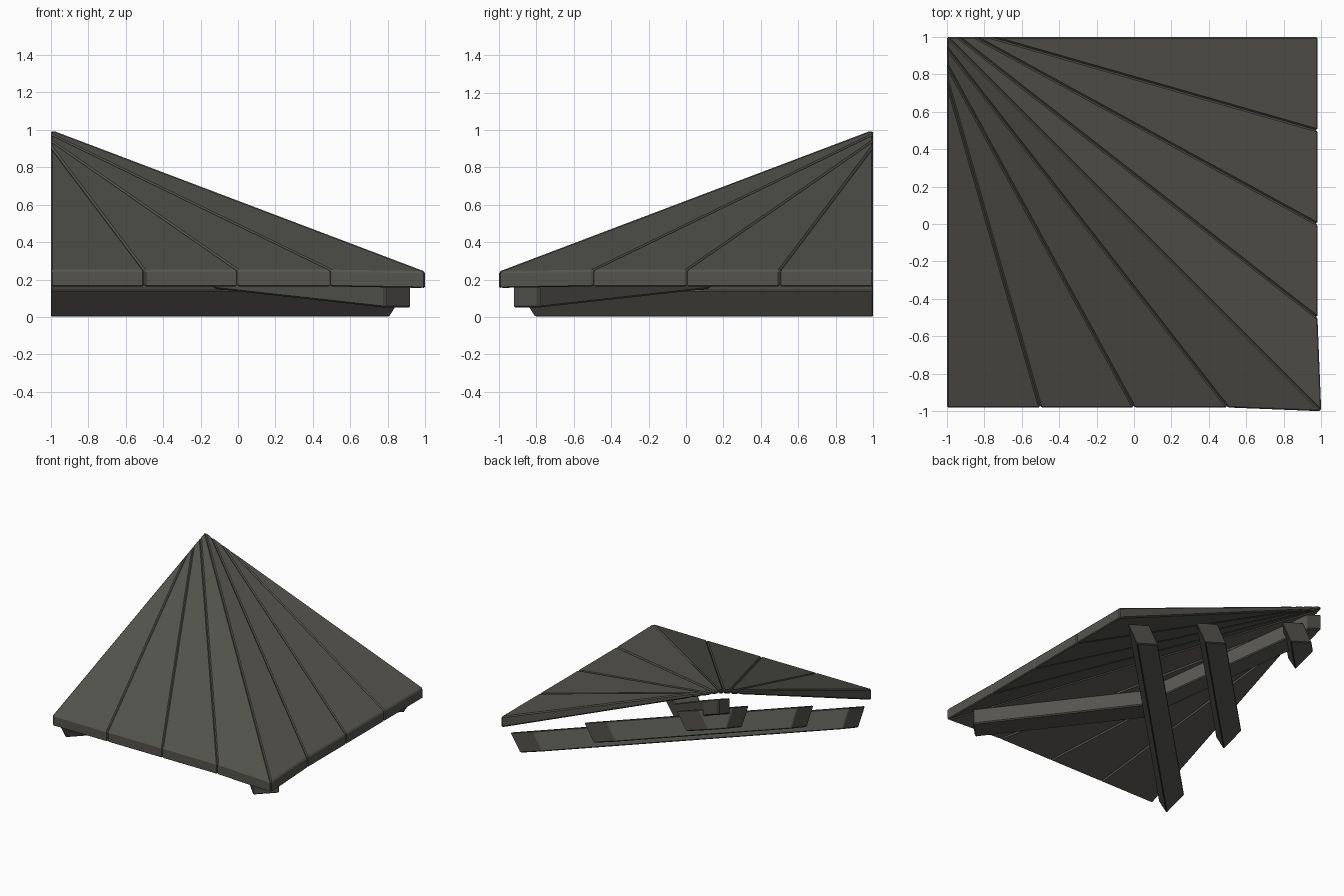
import bpy, bmesh, math

if "Cube" in bpy.data.objects:
    bpy.data.objects.remove(bpy.data.objects["Cube"])

mat = bpy.data.materials.new("dark_slate")
mat.diffuse_color = (0.09, 0.088, 0.078, 1)
mat.use_nodes = True
mat.node_tree.nodes["Principled BSDF"].inputs["Base Color"].default_value = mat.diffuse_color


def loft(name, rings, bevel):
    """Skin matching rings of points, cap both ends and chamfer the edges."""
    bm = bmesh.new()
    vs = [[bm.verts.new(p) for p in r] for r in rings]
    n = len(rings[0])
    for a, b in zip(vs, vs[1:]):
        for i in range(n):
            j = (i + 1) % n
            bm.faces.new((a[i], a[j], b[j], b[i]))
    for r in (vs[0], vs[-1]):
        if n < 5:
            bm.faces.new(r)
        else:
            for j in range(n // 2 - 1):
                bm.faces.new((r[j], r[j + 1], r[n - 2 - j], r[n - 1 - j]))
    bmesh.ops.recalc_face_normals(bm, faces=bm.faces)
    me = bpy.data.meshes.new(name)
    bm.to_mesh(me)
    bm.free()
    me.materials.append(mat)
    ob = bpy.data.objects.new(name, me)
    bpy.context.collection.objects.link(ob)
    mod = ob.modifiers.new("chamfer", 'BEVEL')
    mod.width = bevel
    mod.segments = 1
    mod.limit_method = 'ANGLE'
    mod.angle_limit = math.radians(25)
    return ob


# Roof boards: fan of wedges, thick at the eave and thin at the peak
EAVE = -0.98


def top_z(y):
    return 1 - 0.75 * (1 - y) / 1.98


def under_z(y):
    return top_z(y) - 0.03 - 0.06 * (1 - y) / 1.98


eave = [(-1, EAVE), (-0.5, EAVE), (0, EAVE), (0.5, EAVE), (1, -1)]
peak = [(-1, 0.77), (-1, 0.77), (-1, 0.85), (-1, 0.94), (-1, 1)]
for i in range(4):
    poly = [eave[i], eave[i + 1], peak[i + 1]]
    if i:
        poly.append(peak[i])
    top = [(x, y, top_z(y)) for x, y in poly]
    low = [(x, y, under_z(y)) for x, y in poly]
    loft(f"front_roof_board_{i + 1}", [low, top], 0.009)
    # same board mirrored across the hip line
    loft(f"right_roof_board_{i + 1}",
         [[(-y, -x, z) for x, y, z in r] for r in (low, top)], 0.009)

# Cross beams: tilted square timbers running between the two open sides
TILT = math.radians(24)
WIDTH, HEIGHT = 0.16, 0.155
for i, (c0, z0) in enumerate([(0.19, 0.0), (0.86, 0.26), (1.70, 0.58)]):
    section = []
    for w, h in ((0, 0), (WIDTH, 0), (WIDTH, HEIGHT), (0, HEIGHT)):
        u = w * math.cos(TILT) - h * math.sin(TILT)
        v = w * math.sin(TILT) + h * math.cos(TILT)
        section.append((c0 + u * math.sqrt(2), z0 + v))
    loft(f"cross_beam_{i + 1}",
         [[(1 - c, 1, z) for c, z in section],
          [(-1, c - 1, z) for c, z in section]], 0.006)

# Hip rafter: bent timber along the diagonal, pointed to fit the peak corner
K, DEPTH = 0.07, 0.13


def rafter_ring(x, z, tip=0.0, slope=0.0):
    cols = [(-K, 0), (0, tip), (K, 0)]
    pts = [(x + o - t, -x + o + t, z + slope * t) for o, t in cols]
    return pts + [(a, b, c + DEPTH) for a, b, c in reversed(pts)]


SLOPE = 0.68
loft("hip_rafter",
     [rafter_ring(0.855, 0.05),
      rafter_ring(-0.05, 0.15),
      rafter_ring(-1 + K, 0.15 + SLOPE * (0.95 - K), K, SLOPE)], 0.008)
